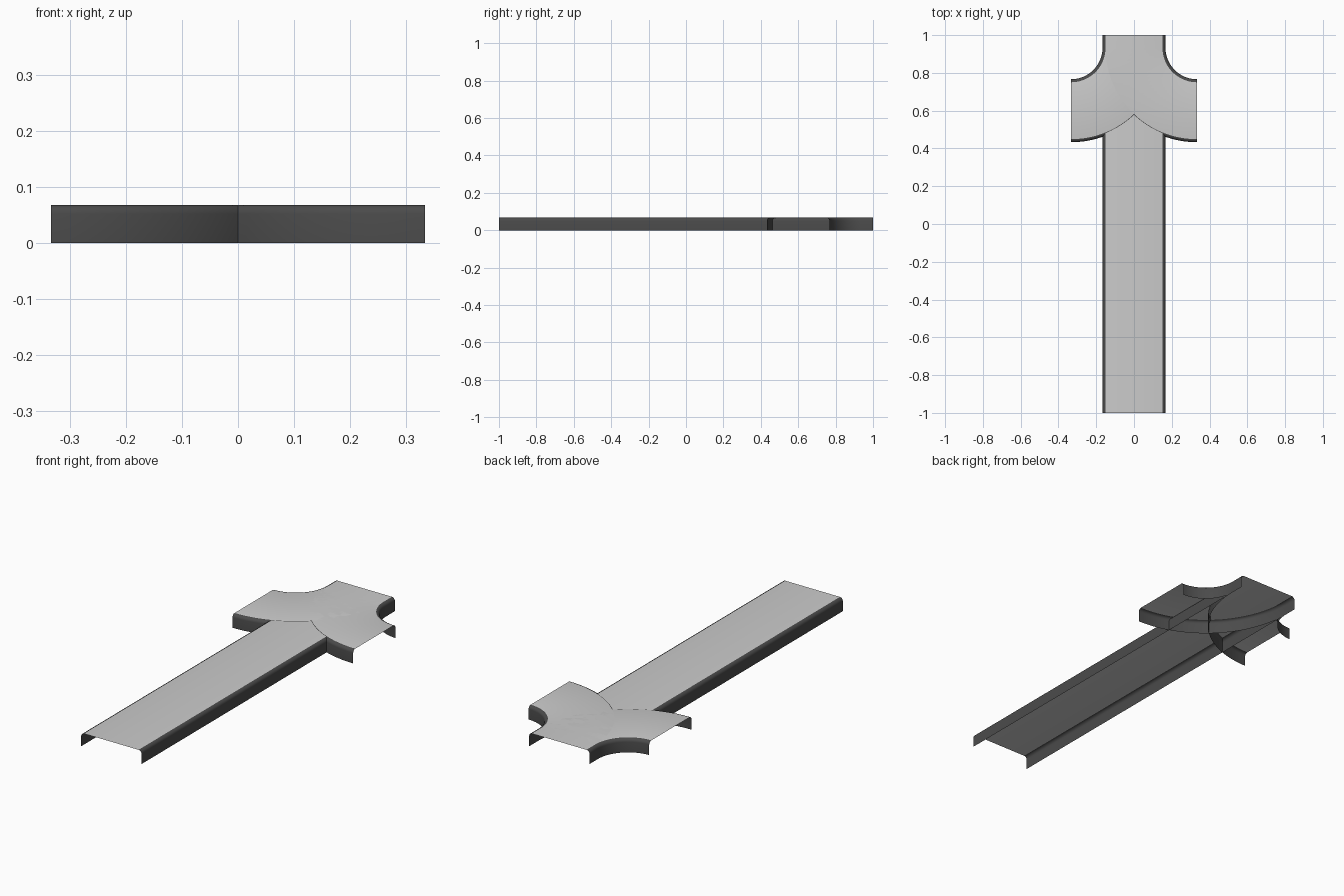
import bpy
import bmesh
from math import sin, cos, pi
from mathutils import Vector

if "Cube" in bpy.data.objects:
    bpy.data.objects.remove(bpy.data.objects["Cube"])

W, H, R = 0.1667, 0.067, 0.016   # half width, height, edge radius

# dark colour for the side walls, plain grey for the cover
cover = bpy.data.materials.new("cover_grey")
cover.diffuse_color = (0.8, 0.8, 0.8, 1)
cover.use_nodes = True
cover.node_tree.nodes["Principled BSDF"].inputs["Base Color"].default_value = cover.diffuse_color
dark = bpy.data.materials.new("wall_dark")
dark.diffuse_color = (0.07, 0.07, 0.07, 1)
dark.use_nodes = True
dark.node_tree.nodes["Principled BSDF"].inputs["Base Color"].default_value = dark.diffuse_color


def profile(lift):
    """Inverted U with rounded top edges: (offset, z) pairs."""
    left = [(-W, 0.0)]
    for i in range(5):
        a = pi / 2 * i / 4
        left.append((-W + R - R * cos(a), H + lift - R + R * sin(a)))
    return left + [(-o, z) for o, z in reversed(left)]


def sweep(name, stations, lift=0.0):
    """Sweep the channel profile along (centre, sideways) stations."""
    bm = bmesh.new()
    rings = []
    for c, side in stations:
        rings.append([bm.verts.new((c.x + side.x * o, c.y + side.y * o, z))
                      for o, z in profile(lift)])
    middle = len(rings[0]) // 2 - 1
    for a, b in zip(rings, rings[1:]):
        for i in range(len(a) - 1):
            f = bm.faces.new((a[i], a[i + 1], b[i + 1], b[i]))
            f.material_index = 0 if i == middle else 1
    bm.normal_update()
    # make the flat cover face upwards
    if sum(f.normal.z * f.calc_area() for f in bm.faces) < 0:
        bmesh.ops.reverse_faces(bm, faces=bm.faces[:])
    mesh = bpy.data.meshes.new(name)
    bm.to_mesh(mesh)
    bm.free()
    mesh.materials.append(cover)
    mesh.materials.append(dark)
    ob = bpy.data.objects.new(name, mesh)
    bpy.context.collection.objects.link(ob)
    bpy.ops.object.select_all(action='DESELECT')
    ob.select_set(True)
    bpy.context.view_layer.objects.active = ob
    bpy.ops.object.shade_smooth_by_angle(angle=pi / 6)
    return ob


# long straight channel
sweep("straight_channel", [(Vector((0, y)), Vector((1, 0))) for y in (-1, 1)])

# two bends leaving sideways from the back end, their covers just on top
centre_x, centre_y, mid = 2 * W, 0.933, 2 * W
for s, name in ((1, "right_bend"), (-1, "left_bend")):
    path = [(Vector((0, 1)), Vector((-s, 0)))]
    for i in range(25):
        a = pi / 2 * i / 24
        out = Vector((-s * cos(a), -sin(a)))
        path.append((Vector((s * centre_x, centre_y)) + out * mid, out))
    sweep(name, path, lift=0.0006)
